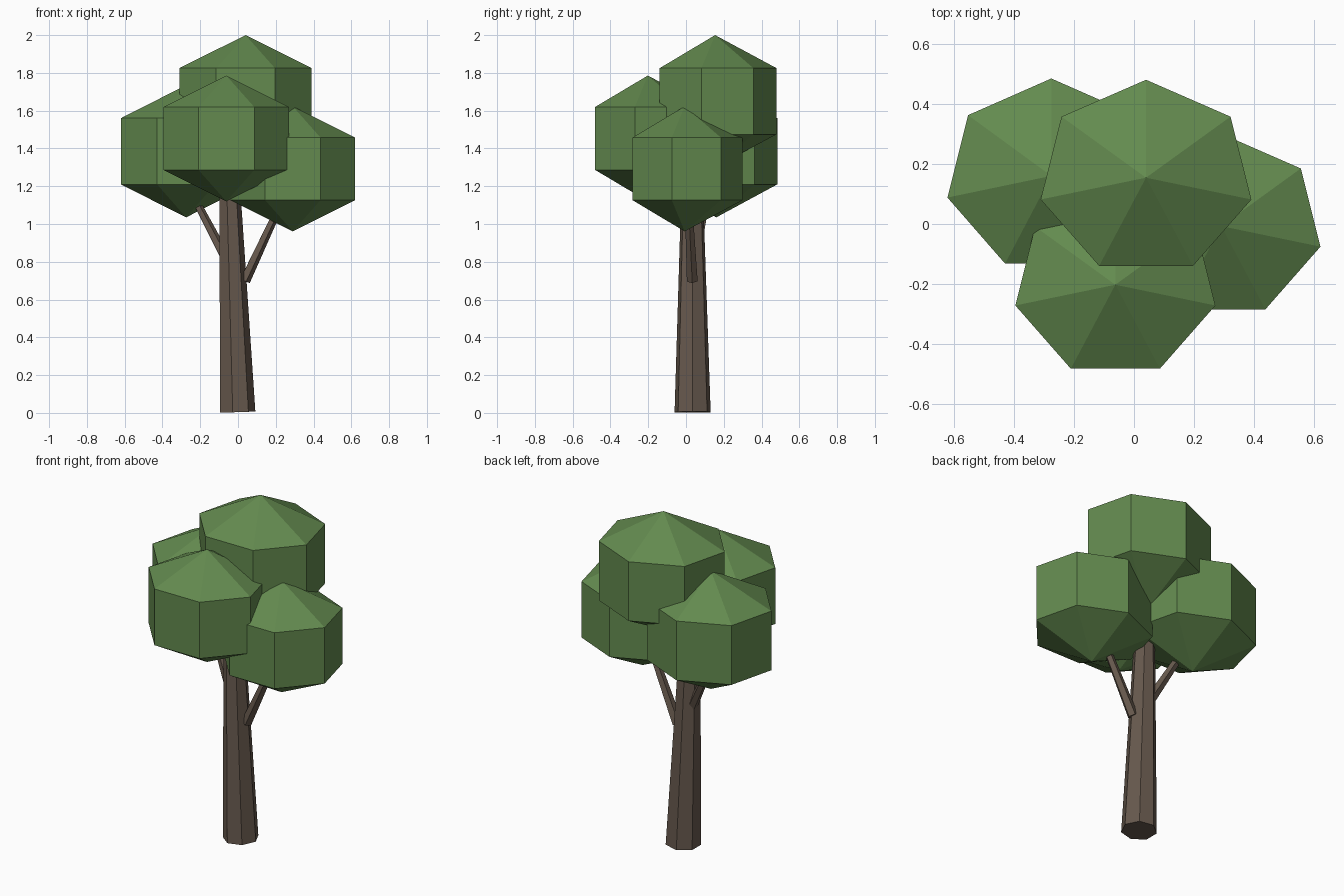
import bpy, bmesh
from math import sin, cos, pi
from mathutils import Matrix, Vector

cube = bpy.data.objects.get("Cube")
if cube:
    bpy.data.objects.remove(cube, do_unlink=True)


def material(name, rgb):
    mat = bpy.data.materials.new(name)
    mat.use_nodes = True
    mat.diffuse_color = (*rgb, 1)
    mat.node_tree.nodes["Principled BSDF"].inputs["Base Color"].default_value = (*rgb, 1)
    return mat


leaf_green = material("leaf green", (0.125, 0.255, 0.078))
bark_brown = material("bark brown", (0.135, 0.1, 0.075))


def finish(name, bm, mat):
    bmesh.ops.recalc_face_normals(bm, faces=bm.faces)
    mesh = bpy.data.meshes.new(name)
    bm.to_mesh(mesh)
    bm.free()
    mesh.materials.append(mat)
    obj = bpy.data.objects.new(name, mesh)
    bpy.context.collection.objects.link(obj)


def ring(bm, sides, radius, z, start):
    angles = [start + 2 * pi * i / sides for i in range(sides)]
    return [bm.verts.new((radius * cos(a), radius * sin(a), z)) for a in angles]


def bridge(bm, low, high):
    n = len(low)
    for i in range(n):
        j = (i + 1) % n
        bm.faces.new((low[i], low[j], high[j], high[i]))


def limb(name, base, tip, base_radius, tip_radius, sides):
    """Tapered prism whose ends are square to its axis."""
    base, tip = Vector(base), Vector(tip)
    axis = tip - base
    bm = bmesh.new()
    low = ring(bm, sides, base_radius, 0, 0)
    high = ring(bm, sides, tip_radius, axis.length, 0)
    bridge(bm, low, high)
    bm.faces.new(low)
    bm.faces.new(high)
    turn = Vector((0, 0, 1)).rotation_difference(axis).to_matrix().to_4x4()
    bm.transform(Matrix.Translation(base) @ turn)
    finish(name, bm, bark_brown)


def crown(name, centre, size):
    """Seven-sided faceted ball: two rings and two poles."""
    bm = bmesh.new()
    low, high = (ring(bm, 7, cos(pi / 6), z, pi / 2) for z in (-0.5, 0.5))
    bridge(bm, low, high)
    for loop, z in ((low, -1), (high, 1)):
        pole = bm.verts.new((0, 0, z))
        for i in range(7):
            bm.faces.new((loop[i], loop[(i + 1) % 7], pole))
    bm.transform(Matrix.Translation(centre) @ Matrix.Diagonal((*size, 1)))
    finish(name, bm, leaf_green)


# Trunk and branches
limb("trunk", (-0.006, 0.035, 0.004), (-0.052, 0.032, 1.35), 0.098, 0.053, 7)
limb("right_branch", (0.035, 0.033, 0.70), (0.26, 0.01, 1.18), 0.03, 0.019, 5)
limb("left_branch", (-0.04, 0.035, 0.77), (-0.265, 0.12, 1.2), 0.03, 0.019, 5)

# Foliage
crown("top_foliage", (0.04, 0.154, 1.65), (0.415, 0.376, 0.35))
crown("left_foliage", (-0.275, 0.16, 1.385), (0.409, 0.374, 0.35))
crown("front_foliage", (-0.062, -0.202, 1.453), (0.394, 0.358, 0.333))
crown("right_foliage", (0.29, -0.007, 1.292), (0.391, 0.355, 0.331))
